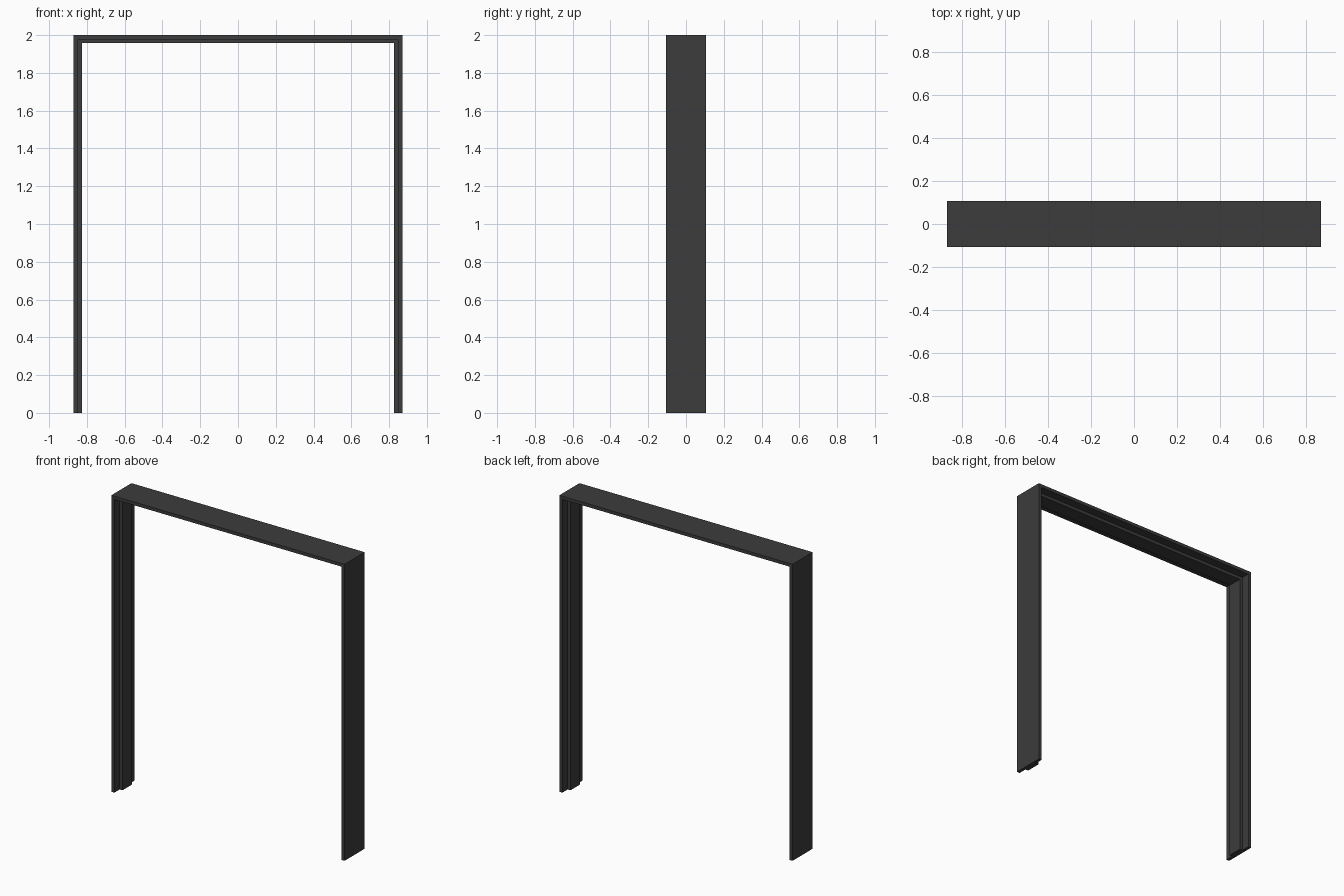
import bpy
import bmesh

cube = bpy.data.objects.get("Cube")
if cube:
    bpy.data.objects.remove(cube, do_unlink=True)

# Dark frame finish
mat = bpy.data.materials.new("charcoal")
mat.use_nodes = True
colour = (0.045, 0.045, 0.045, 1)
mat.diffuse_color = colour
mat.node_tree.nodes["Principled BSDF"].inputs["Base Color"].default_value = colour

HALF_W, HEIGHT, HALF_D = 0.87, 2.0, 0.107
LINING, STOP = 0.022, 0.043      # inward reach of the lining and of the stop
STOP_D = 0.05                    # half width of the stop

# Rebated section: (inward offset, depth)
section = [(0, -HALF_D), (LINING, -HALF_D), (LINING, -STOP_D), (STOP, -STOP_D),
           (STOP, STOP_D), (LINING, STOP_D), (LINING, HALF_D), (0, HALF_D)]


def frame_piece(name, start, end):
    """Sweep the section between two end placements, so corners are mitred."""
    bm = bmesh.new()
    ends = [[bm.verts.new(place(o, y)) for o, y in section] for place in (start, end)]
    n = len(section)
    for i in range(n):
        j = (i + 1) % n
        bm.faces.new((ends[0][i], ends[0][j], ends[1][j], ends[1][i]))
    for loop in ends:
        bm.faces.new(loop)
    bmesh.ops.recalc_face_normals(bm, faces=bm.faces)
    mesh = bpy.data.meshes.new(name)
    bm.to_mesh(mesh)
    bm.free()
    mesh.materials.append(mat)
    obj = bpy.data.objects.new(name, mesh)
    bpy.context.collection.objects.link(obj)


def foot(side):
    return lambda o, y: (side * (HALF_W - o), y, 0)


def corner(side):
    return lambda o, y: (side * (HALF_W - o), y, HEIGHT - o)


# Two jambs and the head across the top
frame_piece("left_jamb", foot(1), corner(1))
frame_piece("right_jamb", foot(-1), corner(-1))
frame_piece("head", corner(-1), corner(1))
